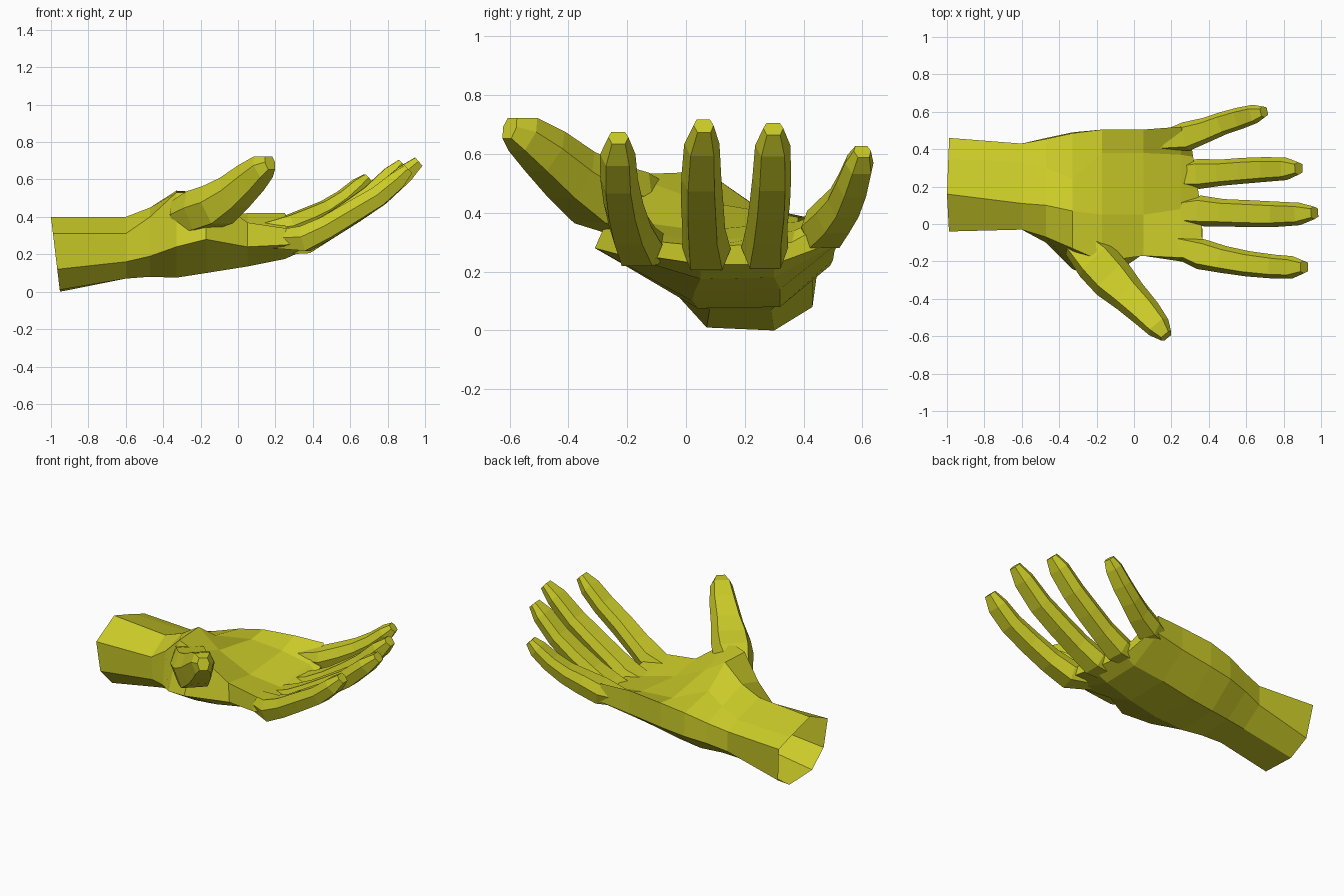
import bpy, bmesh
from mathutils import Vector

if "Cube" in bpy.data.objects:
    bpy.data.objects.remove(bpy.data.objects["Cube"], do_unlink=True)

# One flat colour for the whole hand
skin = bpy.data.materials.new("mustard_yellow")
skin.use_nodes = True
colour = (0.60, 0.60, 0.022, 1.0)
skin.diffuse_color = colour
bsdf = next(n for n in skin.node_tree.nodes if n.type == "BSDF_PRINCIPLED")
bsdf.inputs["Base Color"].default_value = colour
bsdf.inputs["Roughness"].default_value = 0.8


def loft(name, rings):
    """Skin equal-length rings into a flat-shaded tube, open at its start and closed at its end."""
    bm = bmesh.new()
    loops = [[bm.verts.new(p) for p in ring] for ring in rings]
    n = len(loops[0])
    for lower, upper in zip(loops, loops[1:]):
        for i in range(n):
            j = (i + 1) % n
            bm.faces.new((lower[i], lower[j], upper[j], upper[i]))
    bm.faces.new(loops[-1])
    bmesh.ops.recalc_face_normals(bm, faces=bm.faces)
    mesh = bpy.data.meshes.new(name)
    bm.to_mesh(mesh)
    bm.free()
    mesh.materials.append(skin)
    bpy.context.collection.objects.link(bpy.data.objects.new(name, mesh))


# Finger section: six sides, flat on top and underneath (side, up)
SECTION = [(1, 0.12), (0.68, 0.95), (-0.68, 0.95), (-1, 0.12), (-0.66, -0.97), (0.66, -0.97)]


def finger(name, path):
    """Path rows: x, y, z, half width, half height."""
    centres = [Vector(row[:3]) for row in path]
    rings = []
    for i, (c, row) in enumerate(zip(centres, path)):
        ahead = centres[min(i + 1, len(path) - 1)]
        behind = centres[max(i - 1, 0)]
        along = (ahead - behind).normalized()
        side = Vector((-along.y, along.x, 0)).normalized()
        up = along.cross(side)
        rings.append([c + side * (s * row[3]) + up * (u * row[4]) for s, u in SECTION])
    loft(name, rings)


# Wrist and palm: (x, eight (y, z) points from outer edge over the palm and back under)
palm_sections = [
    (-1.00, [(.46, .30), (.35, .34), (.16, .40), (-.04, .31), (-.03, .12), (.07, .01), (.30, .00), (.43, .08)]),
    (-0.60, [(.43, .30), (.33, .34), (.11, .40), (-.03, .31), (-.02, .16), (.08, .07), (.29, .07), (.43, .17)]),
    (-0.47, [(.455, .33), (.30, .38), (.10, .45), (-.07, .40), (-.10, .19), (.06, .08), (.30, .08), (.46, .20)]),
    (-0.33, [(.485, .37), (.24, .42), (.07, .54), (-.13, .53), (-.24, .24), (.04, .075), (.32, .08), (.49, .22)]),
    (-0.17, [(.505, .40), (.38, .385), (.05, .44), (-.20, .53), (-.31, .28), (.02, .10), (.32, .10), (.50, .24)]),
    (0.05, [(.505, .42), (.38, .37), (.05, .34), (-.17, .37), (-.16, .24), (.03, .135), (.32, .14), (.505, .27)]),
    (0.25, [(.52, .42), (.37, .34), (.08, .30), (-.18, .34), (-.20, .25), (.05, .175), (.30, .18), (.52, .30)]),
    (0.37, [(.45, .35), (.36, .30), (.08, .285), (-.18, .31), (-.18, .26), (.05, .225), (.30, .225), (.45, .28)]),
]
rings = [[(x, y, z) for y, z in pts] for x, pts in palm_sections]
# The open end of the wrist leans, and the web recedes towards the little finger
rings[0] = [(x + (0.4 - z) * 0.12, y, z) for x, y, z in rings[0]]
rings[-1] = [(x - 0.15 * max(y, 0), y, z) for x, y, z in rings[-1]]
loft("palm_and_wrist", rings)

# Four fingers curling upwards
finger("index_finger", [
    (.20, -.11, .28, .055, .05), (.36, -.162, .285, .082, .07), (.48, -.19, .345, .073, .062),
    (.61, -.213, .425, .068, .060), (.75, -.228, .51, .064, .056), (.85, -.232, .595, .060, .050),
    (.91, -.23, .655, .034, .030)])
finger("middle_finger", [
    (.20, .065, .24, .060, .045), (.36, .07, .27, .082, .07), (.48, .06, .34, .073, .062),
    (.62, .055, .425, .072, .060), (.76, .052, .515, .068, .056), (.89, .054, .63, .060, .050),
    (.965, .06, .695, .034, .030)])
finger("ring_finger", [
    (.20, .26, .25, .060, .045), (.35, .268, .275, .080, .07), (.47, .275, .345, .070, .062),
    (.59, .285, .425, .069, .060), (.71, .292, .515, .066, .056), (.82, .295, .625, .060, .050),
    (.88, .297, .685, .034, .030)])
finger("little_finger", [
    (.14, .44, .325, .050, .045), (.28, .468, .345, .078, .068), (.39, .505, .39, .066, .066),
    (.48, .54, .435, .061, .058), (.57, .567, .495, .058, .052), (.65, .590, .565, .050, .046),
    (.695, .60, .608, .030, .028)])

# Thumb rising out of the heel of the palm
finger("thumb", [
    (-.30, -.10, .40, .09, .09), (-.20, -.20, .435, .12, .11), (-.11, -.30, .465, .118, .11),
    (-.02, -.39, .53, .096, .095), (.07, -.48, .61, .082, .082), (.135, -.555, .668, .066, .064),
    (.172, -.60, .688, .036, .038)])
